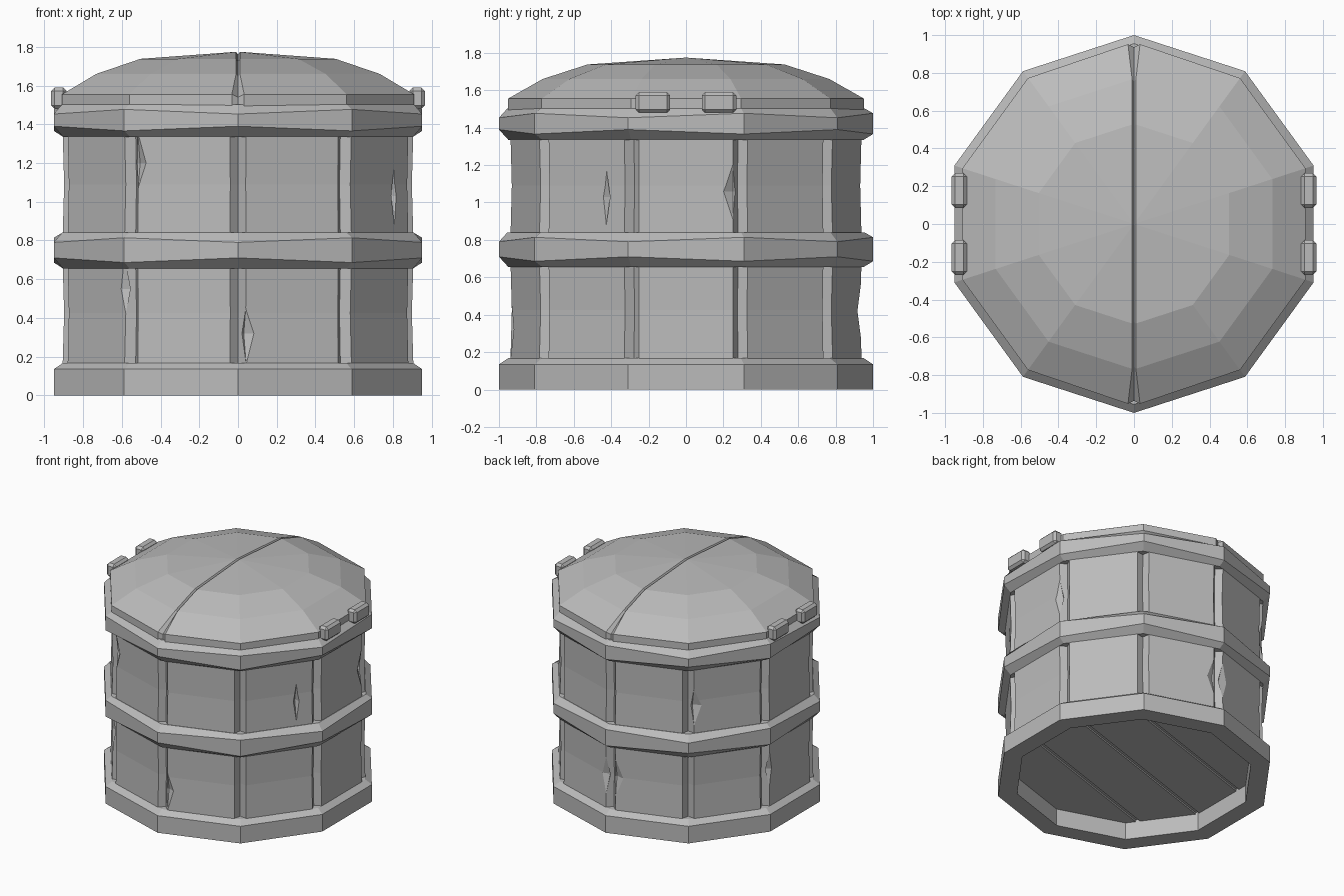
import bpy, bmesh
from math import radians, cos, sin, pi
from mathutils import Vector, Matrix

cube = bpy.data.objects.get("Cube")
if cube:
    bpy.data.objects.remove(cube, do_unlink=True)

SIDES = 10
STEP = 2 * pi / SIDES

grey = bpy.data.materials.new("stone_grey")
grey.use_nodes = True
GREY = (0.5, 0.5, 0.5, 1)
grey.diffuse_color = GREY
grey.node_tree.nodes["Principled BSDF"].inputs["Base Color"].default_value = GREY


def finish(name, bm):
    bmesh.ops.recalc_face_normals(bm, faces=bm.faces[:])
    mesh = bpy.data.meshes.new(name)
    bm.to_mesh(mesh)
    bm.free()
    mesh.materials.append(grey)
    obj = bpy.data.objects.new(name, mesh)
    bpy.context.collection.objects.link(obj)
    return obj


def corner(k, r, z=0.0):
    a = -pi / 2 + k * STEP
    return Vector((r * cos(a), r * sin(a), z))


def bridge(bm, low, high):
    for i in range(len(low)):
        j = (i + 1) % len(low)
        bm.faces.new((low[i], low[j], high[j], high[i]))


def lathe(profile, closed=False, wave=0.0):
    """Turn an (r, z) profile into a ten-sided shell; wave tilts the two outer creases."""
    bm = bmesh.new()
    rings = []
    middle = sum(z for r, z in profile) / len(profile)
    for r, z in profile:
        shift = wave * (1 if z < middle else -1) if r == 1 else 0
        rings.append([bm.verts.new(corner(k, r, z + shift * (-1) ** k)) for k in range(SIDES)])
    pairs = list(zip(rings, rings[1:]))
    if closed:
        pairs.append((rings[-1], rings[0]))
    else:
        bm.faces.new(rings[0])
        bm.faces.new(rings[-1])
    for low, high in pairs:
        bridge(bm, low, high)
    return bm


# Wall tiers: flat panels parted by V grooves at the corners, waisted halfway up
PANEL = 0.906
HALF = 0.25
DENTS = {
    "lower": [(-72, -0.25, 0.32, 0.05), (-144, 0.25, 0.55, 0.04), (108, -0.25, 0.42, 0.07),
              (180, -0.25, 0.45, 0.04), (72, 0.25, 0.42, 0.06)],
    "upper": [(-36, 0.13, 1.03, 0.026), (0, 0.25, 1.06, 0.06), (-108, -0.25, 1.2, 0.05),
              (144, -0.25, 1.05, 0.07)],
}
for tier, (z0, z1) in {"lower": (0.15, 0.7), "upper": (0.8, 1.38)}.items():
    bm = bmesh.new()
    levels = []
    for z, inset in ((z0, 0), ((z0 + z1) / 2, 0.008), (z1, 0)):
        loop = []
        for k in range(SIDES):
            loop.append(bm.verts.new(corner(k, 0.9 - inset, z)))
            out = corner(k + 0.5, 1)
            along = Vector((-out.y, out.x, 0))
            for t in (-HALF, HALF):
                loop.append(bm.verts.new(out * (PANEL - inset) + along * t + Vector((0, 0, z))))
        levels.append(loop)
    for low, high in zip(levels, levels[1:]):
        bridge(bm, low, high)
    bm.faces.new(levels[0])
    bm.faces.new(levels[-1])
    wall = finish(tier + "_wall_panels", bm)

    # Chipped dents cut by stretched diamonds
    bm = bmesh.new()
    for angle, along, z, width in DENTS[tier]:
        place = (Matrix.Rotation(radians(angle), 4, 'Z') @ Matrix.Translation((PANEL, along, z))
                 @ Matrix.Diagonal((0.04, width, 0.16, 1)))
        for tip in (1, -1):
            bmesh.ops.create_cone(bm, segments=4, radius1=1, radius2=0, depth=1, cap_ends=False,
                                  matrix=place @ Matrix.Diagonal((1, 1, tip, 1))
                                  @ Matrix.Translation((0, 0, 0.5)))
    bmesh.ops.remove_doubles(bm, verts=bm.verts[:], dist=0.0005)
    cutter = finish("dent_cutter", bm)
    cutter.hide_render = True
    cut = wall.modifiers.new("dents", 'BOOLEAN')
    cut.operation = 'DIFFERENCE'
    cut.solver = 'EXACT'
    cut.object = cutter
    bpy.context.view_layer.objects.active = wall
    bpy.ops.object.modifier_apply(modifier=cut.name)
    bpy.data.objects.remove(cutter, do_unlink=True)

# Foot ring and the two chamfered hoops
finish("foot_ring", lathe([(0.86, 0), (1, 0), (1, 0.135), (0.95, 0.168), (0.86, 0.168)], closed=True))
for name, z, height in (("middle_hoop", 0.655, 0.185), ("top_hoop", 1.335, 0.168)):
    finish(name, lathe([(0.86, z), (0.95, z), (1, z + 0.043), (1, z + height - 0.038),
                        (0.955, z + height), (0.86, z + height)], closed=True, wave=0.012))

# Underside boards, split by narrow gaps
side = Matrix.Rotation(radians(18), 3, 'Z') @ Vector((0, 1, 0))
edges = [-1.0, -0.42, 0.0, 0.42, 1.0]
for i, (a, b) in enumerate(zip(edges, edges[1:])):
    bm = lathe([(0.87, 0.135), (0.87, 0.16)])
    for limit, sign in ((a + 0.015, -1), (b - 0.015, 1)):
        geom = bm.verts[:] + bm.edges[:] + bm.faces[:]
        res = bmesh.ops.bisect_plane(bm, geom=geom, plane_co=side * limit,
                                     plane_no=side * sign, clear_outer=True)
        rim = [e for e in res["geom_cut"] if isinstance(e, bmesh.types.BMEdge)]
        if rim:
            bmesh.ops.edgeloop_fill(bm, edges=rim)
    finish("floor_board_%d" % (i + 1), bm)

# Faceted dome lid with a narrow seam front to back, flared at both ends
bm = lathe([(0.955, 1.49), (0.955, 1.555), (0.77, 1.66), (0.53, 1.738)])
top = max(bm.faces, key=lambda f: f.calc_center_median().z)
poke = bmesh.ops.poke(bm, faces=[top])
poke["verts"][0].co.z = 1.775
for x in (-0.01, 0, 0.01):
    bmesh.ops.bisect_plane(bm, geom=bm.verts[:] + bm.edges[:] + bm.faces[:],
                           plane_co=(x, 0, 0), plane_no=(1, 0, 0))
for v in bm.verts:
    if abs(v.co.x) < 0.001:
        v.co.y *= 0.98
        if v.co.z > 1.5:
            v.co.z -= 0.015
    elif abs(v.co.x) < 0.011 and abs(v.co.y) > 0.9:
        v.co.x *= 3.2
finish("dome_lid", bm)

# Paired chamfered clasps on both sides of the lid
for label, sx in (("left", 1), ("right", -1)):
    for end, sy in (("front", -1), ("back", 1)):
        bm = bmesh.new()
        bmesh.ops.create_cube(bm, size=1, matrix=Matrix.Translation((sx * 0.925, sy * 0.177, 1.535))
                              @ Matrix.Diagonal((0.08, 0.185, 0.11, 1)))
        bmesh.ops.bevel(bm, geom=bm.edges[:], offset=0.018, segments=1, affect='EDGES')
        finish("%s_%s_clasp" % (label, end), bm)
